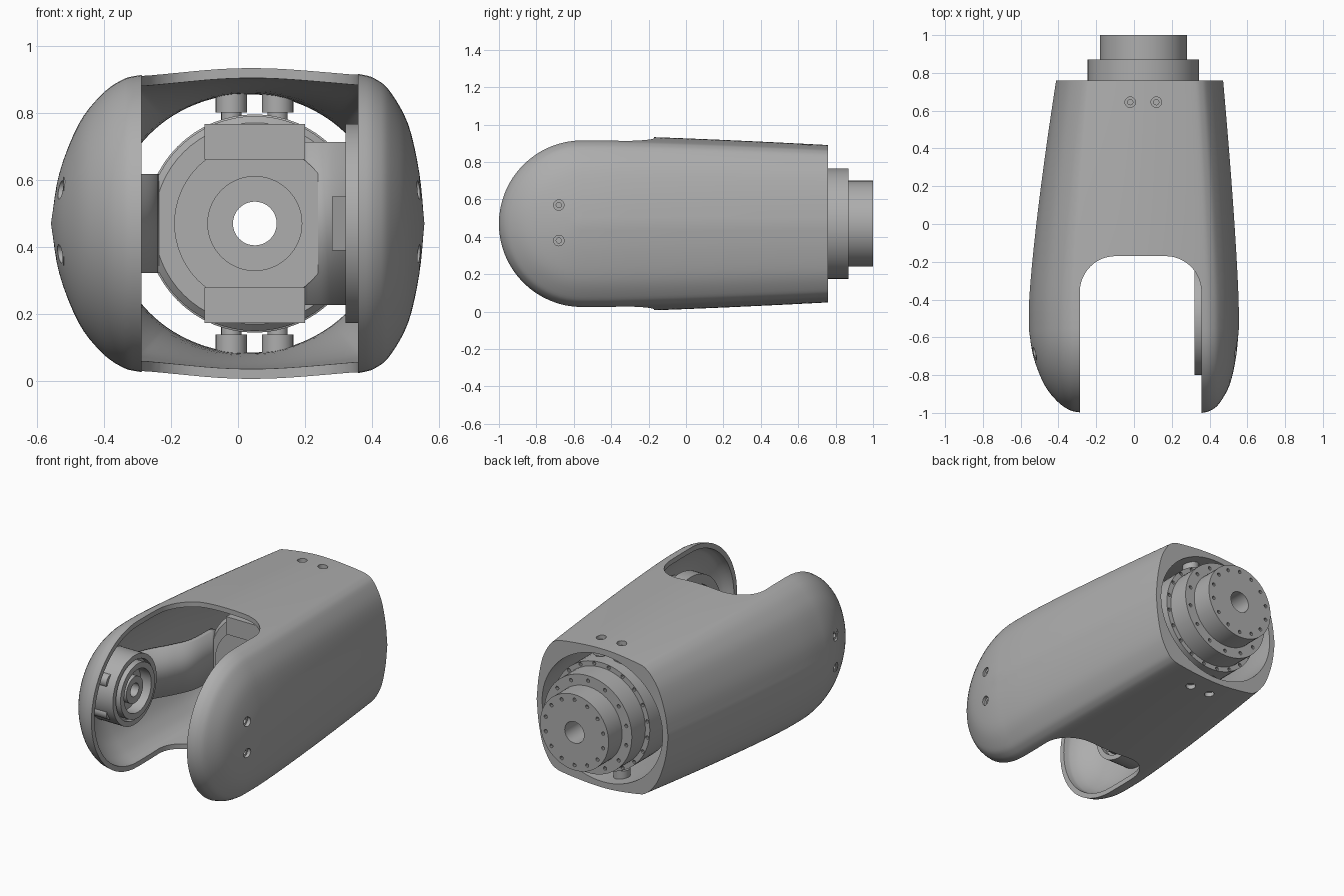
import bpy, bmesh, math
from mathutils import Vector

if "Cube" in bpy.data.objects:
    bpy.data.objects.remove(bpy.data.objects["Cube"], do_unlink=True)

grey = bpy.data.materials.new("plain_grey")
grey.use_nodes = True
grey.diffuse_color = (0.42, 0.42, 0.42, 1)
grey.node_tree.nodes["Principled BSDF"].inputs["Base Color"].default_value = grey.diffuse_color

MID = 0.47       # height of the centre line
AXIS = 0.05      # x of the drive axis
HINGE = -0.555   # y of the nose centre
REAR = 0.76      # y of the rear rim


def finish(name, bm):
    bmesh.ops.remove_doubles(bm, verts=bm.verts, dist=1e-5)
    bmesh.ops.recalc_face_normals(bm, faces=bm.faces)
    mesh = bpy.data.meshes.new(name)
    bm.to_mesh(mesh)
    bm.free()
    mesh.materials.append(grey)
    ob = bpy.data.objects.new(name, mesh)
    bpy.context.collection.objects.link(ob)
    return ob


def activate(ob):
    bpy.ops.object.select_all(action='DESELECT')
    ob.select_set(True)
    bpy.context.view_layer.objects.active = ob


def smooth(ob, degrees=30):
    activate(ob)
    bpy.ops.object.shade_smooth_by_angle(angle=math.radians(degrees))
    return ob


def cut(ob, cutter):
    cutter.hide_render = True
    mod = ob.modifiers.new("cut", 'BOOLEAN')
    mod.operation, mod.solver, mod.object = 'DIFFERENCE', 'EXACT', cutter
    activate(ob)
    bpy.ops.object.modifier_apply(modifier=mod.name)
    bpy.data.objects.remove(cutter, do_unlink=True)


def add_lathe(bm, profile, axis, centre, n=48):
    """Turn (radius, position) points about an axis through centre."""
    place = {'x': lambda c, s, h: (h, c, s),
             'y': lambda c, s, h: (c, h, s),
             'z': lambda c, s, h: (c, s, h)}[axis]
    rings = []
    for i in range(n):
        a = math.tau * i / n
        rings.append([bm.verts.new(Vector(place(r * math.cos(a), r * math.sin(a), h)) + Vector(centre))
                      for r, h in profile])
    m = len(profile)
    for i in range(n):
        p, q = rings[i], rings[(i + 1) % n]
        for j in range(m - 1 if profile[0][0] == 0 else m):
            k = (j + 1) % m
            bm.faces.new((p[j], p[k], q[k], q[j]))


def lathe(name, profile, axis, centre, n=64):
    bm = bmesh.new()
    add_lathe(bm, profile, axis, centre, n)
    return smooth(finish(name, bm))


def rod(r, a, b):
    return [(0, a), (r, a), (r, b), (0, b)]


def prism(name, outline, z0, z1):
    bm = bmesh.new()
    face = bm.faces.new([bm.verts.new((x, y, z0)) for x, y in outline])
    ext = bmesh.ops.extrude_face_region(bm, geom=[face])["geom"]
    bmesh.ops.translate(bm, vec=(0, 0, z1 - z0), verts=[v for v in ext if isinstance(v, bmesh.types.BMVert)])
    return finish(name, bm)


def spline(points, steps):
    """Catmull-Rom curve through 2D points."""
    pts = [Vector(p) for p in points]
    pts = [2 * pts[0] - pts[1]] + pts + [2 * pts[-1] - pts[-2]]
    out = []
    for a, b, c, d in zip(pts, pts[1:], pts[2:], pts[3:]):
        for i in range(steps):
            t = i / steps
            out.append(0.5 * (2 * b + (c - a) * t + (2 * a - 5 * b + 4 * c - d) * t * t
                              + (3 * b - a - 3 * c + d) * t ** 3))
    return out + [pts[-2]]


# Shell: half section (x, radius) swept along the top, round the nose and back below
section = spline([(-.557, 0), (-.532, .15), (-.475, .295), (-.41, .38), (-.35, .425), (-.29, .442),
                  (-.1, .464), (.05, .47), (.2, .463), (.36, .445), (.415, .427), (.455, .39),
                  (.507, .295), (.54, .15), (.555, 0)], 4)
inner_section = []
for i, p in enumerate(section):
    d = section[min(i + 1, len(section) - 1)] - section[max(i - 1, 0)]
    normal = Vector((-d.y, d.x)).normalized()
    inner_section.append(p - 0.03 * normal)
for end, step in ((0, 0.03), (-1, -0.03)):
    inner_section[end] = section[end] + Vector((step, 0))


def tapered(p, y, inside):
    k = max(0, (y + .45) / (REAR + .45)) ** 1.3
    q = Vector((p.x * (1 - (.15 if p.x > 0 else .26) * k), p.y * (1 - .105 * k)))
    if inside:                      # cavity becomes an oval at the rear rim
        w = min(1, max(0, (y - .05) / (REAR - .05)))
        a = math.atan2(q.y, q.x - .03)
        oval = Vector((.03 + .405 * math.cos(a), .385 * math.sin(a) if p.y else 0))
        q = q.lerp(oval, w * w * (3 - 2 * w))
    return q


def shell_grid(bm, profile, inside):
    rows, n, turn = [], 20, 32
    ys = [REAR + (HINGE - REAR) * i / n for i in range(n)]

    def straight(y, sign):
        qs = [tapered(p, y, inside) for p in profile]
        return [bm.verts.new((q.x, y, MID + sign * q.y)) for q in qs]
    rows += [straight(y, 1) for y in ys]
    for i in range(turn + 1):
        a = math.pi * i / turn
        rows.append([bm.verts.new((p.x, HINGE - p.y * math.sin(a), MID + p.y * math.cos(a))) for p in profile])
    rows += [straight(y, -1) for y in reversed(ys)]
    for r, s in zip(rows, rows[1:]):
        for j in range(len(profile) - 1):
            bm.faces.new((r[j], r[j + 1], s[j + 1], s[j]))
    return rows


bm = bmesh.new()
outer = shell_grid(bm, section, False)
inner = shell_grid(bm, inner_section, True)
for e in (0, -1):
    for j in range(len(section) - 1):
        bm.faces.new((outer[e][j], outer[e][j + 1], inner[e][j + 1], inner[e][j]))
shell = finish("shell", bm)

# Rounded slot between the two arms
R, LEFT, RIGHT, BACK = .19, .357, -.287, -.17
slot = [(RIGHT, -1.3), (LEFT, -1.3)]
for cx, start in ((LEFT - R, 0), (RIGHT + R, 90)):
    for i in range(13):
        a = math.radians(start + 7.5 * i)
        slot.append((cx + R * math.cos(a), BACK - R + R * math.sin(a)))
cut(shell, prism("slot_cutter", slot, -.3, 1.3))

# Screw holes in the arms and near the rear
ARM_Z, REAR_X, ARM_Y, REAR_Y = (.38, .57), (-.02, .118), -.68, .645
bm = bmesh.new()
for z in ARM_Z:
    add_lathe(bm, rod(.028, -.8, -.45), 'x', (0, ARM_Y, z), 20)
    add_lathe(bm, rod(.028, .45, .8), 'x', (0, ARM_Y, z), 20)
for x in REAR_X:
    add_lathe(bm, rod(.028, -.2, .15), 'z', (x, REAR_Y, 0), 20)
    add_lathe(bm, rod(.028, .8, 1.2), 'z', (x, REAR_Y, 0), 20)
cut(shell, finish("screw_cutter", bm))
smooth(shell, 32)

# Mounting posts with a drilled head behind every screw hole
for sign, side in ((1, "top"), (-1, "bottom")):
    for i, x in enumerate(REAR_X):
        post = [(0, .30), (.03, .30), (.03, .33), (.047, .33), (.047, .40), (.014, .40), (.014, .36), (0, .36)]
        lathe(f"{side}_post_{i + 1}", [(r, MID + sign * h) for r, h in post], 'z', (x, REAR_Y, 0), 24)
for sign, side in ((1, "left"), (-1, "right")):
    for i, z in enumerate(ARM_Z):
        post = [(0, .38), (.04, .38), (.04, .52), (.014, .52), (.014, .48), (0, .48)]
        lathe(f"{side}_arm_post_{i + 1}", [(r, sign * h) for r, h in post], 'x', (0, ARM_Y, z), 24)

# Drive: stepped body turned about the y axis, with a bore and bolt circles
drive = lathe("drive_body", [(.065, .09), (.14, .09), (.14, .05), (.24, .05), (.24, .1), (.30, .1), (.32, .12),
                             (.32, .36), (.28, .38), (.28, .52), (.325, .54), (.325, .74), (.295, .74),
                             (.295, .87), (.23, .87), (.23, 1), (.065, 1)], 'y', (AXIS, 0, MID))
bm = bmesh.new()
for count, radius, y in ((14, .198, 1), (14, .264, .87), (20, .311, .74)):
    for i in range(count):
        a = math.tau * (i + .5) / count
        add_lathe(bm, rod(.011, y - .04, y + .02), 'y',
                  (AXIS + radius * math.cos(a), 0, MID + radius * math.sin(a)), 10)
cut(drive, finish("bolt_cutter", bm))
smooth(drive)

# Front clamp blocks above and below the drive face
for sign, side in ((1, "upper"), (-1, "lower")):
    z0, z1 = sorted((MID + sign * .19, MID + sign * .297))
    prism(f"{side}_clamp", [(-.1, .03), (.2, .03), (.2, .2), (-.1, .2)], z0, z1)


def strap(name, path, half, thick):
    """Curved upright strip following a plan path."""
    bm = bmesh.new()
    cols = [[bm.verts.new((p.x, p.y, MID + s * half)) for s in (-1, 1)] for p in spline(path, 6)]
    for a, b in zip(cols, cols[1:]):
        bm.faces.new((a[0], b[0], b[1], a[1]))
    ob = finish(name, bm)
    mod = ob.modifiers.new("thickness", 'SOLIDIFY')
    mod.thickness, mod.offset = thick, 0
    return smooth(ob)


# Straps joining the drive to the two arm joints
strap("right_strap", [(-.42, -.40), (-.38, -.30), (-.31, -.18), (-.26, -.06), (-.25, .12)], .148, .03)
strap("left_strap", [(.41, -.36), (.385, -.22), (.345, -.08), (.28, .04), (.2, .08)], .243, .03)
prism("left_lug", [(.28, -.02), (.36, -.12), (.36, .12), (.28, .12)], MID - .08, MID + .08)

# Arm joints: bearing in the right arm, flanged disc in the left arm
lathe("right_bearing", [(.04, -.50), (.21, -.50), (.21, -.33), (.18, -.33), (.18, -.36), (.165, -.36),
                        (.165, -.31), (.13, -.31), (.13, -.38), (.08, -.38), (.08, -.33), (.04, -.33)],
      'x', (0, -.52, MID))
lathe("left_disc", [(.06, .48), (.25, .48), (.25, .40), (.297, .40), (.297, .32), (.24, .32), (.24, .34),
                    (.16, .34), (.16, .36), (.06, .36)], 'x', (0, -.503, MID))
